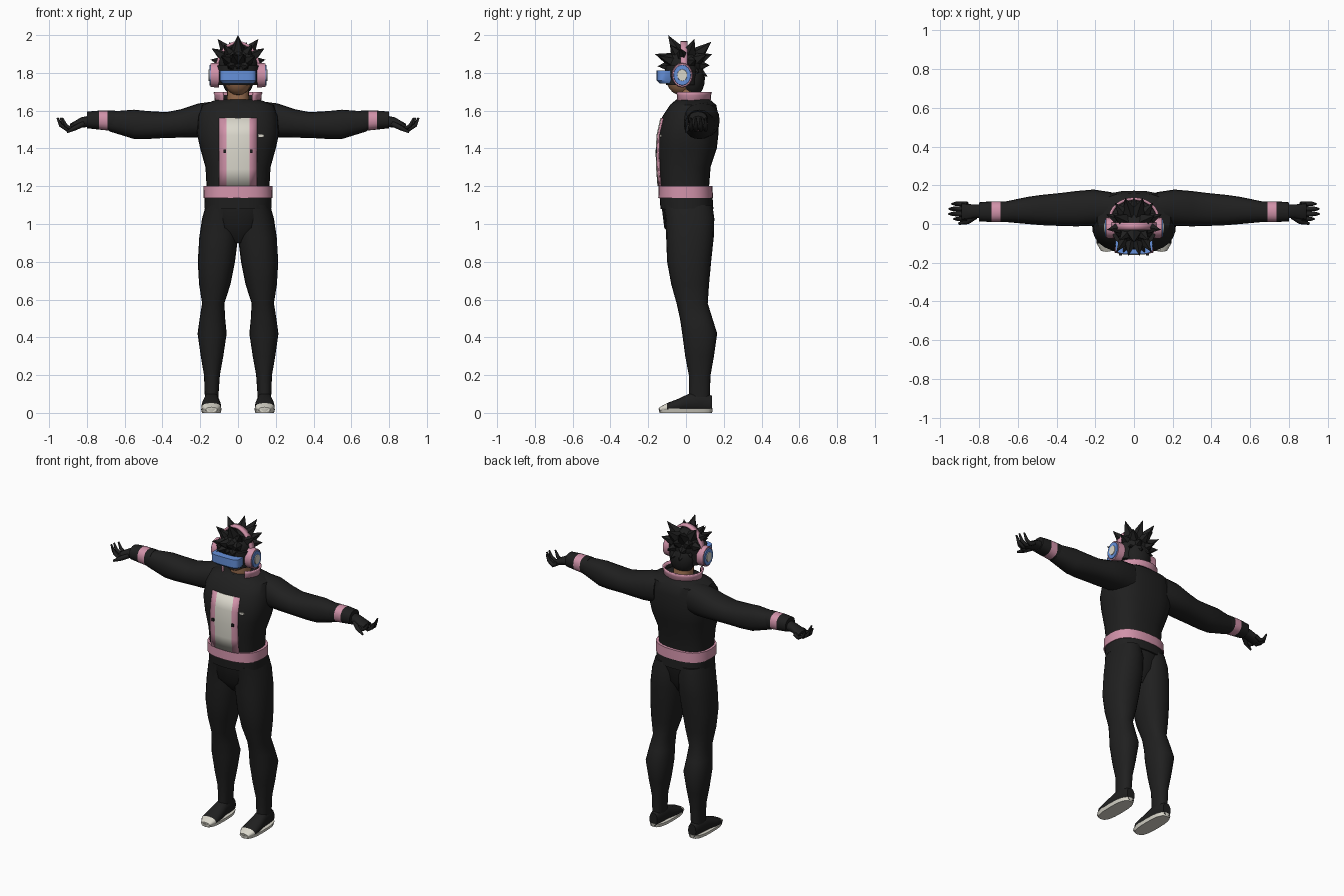
import bpy, bmesh
from math import sin, cos, pi, radians
from mathutils import Vector

cube = bpy.data.objects.get("Cube")
if cube:
    bpy.data.objects.remove(cube)


def material(name, r, g, b):
    mat = bpy.data.materials.new(name)
    mat.use_nodes = True
    mat.diffuse_color = (r, g, b, 1)
    bsdf = mat.node_tree.nodes["Principled BSDF"]
    bsdf.inputs["Base Color"].default_value = (r, g, b, 1)
    bsdf.inputs["Roughness"].default_value = 0.8
    return mat


black = material("black cloth", .014, .014, .014)
pink = material("pink trim", .64, .29, .40)
cream = material("cream", .70, .68, .60)
blue = material("blue visor", .13, .28, .70)
skin = material("brown skin", .33, .16, .08)


def finish(name, bm, mats, rule=None, smooth=True):
    """Turn a bmesh into an object, colouring faces by a rule on their centre."""
    bmesh.ops.recalc_face_normals(bm, faces=bm.faces)
    if rule:
        for face in bm.faces:
            face.material_index = int(rule(face.calc_center_median()))
    mesh = bpy.data.meshes.new(name)
    bm.to_mesh(mesh)
    bm.free()
    obj = bpy.data.objects.new(name, mesh)
    bpy.context.scene.collection.objects.link(obj)
    for mat in mats:
        mesh.materials.append(mat)
    if smooth:
        bpy.ops.object.select_all(action='DESELECT')
        obj.select_set(True)
        bpy.context.view_layer.objects.active = obj
        bpy.ops.object.shade_smooth_by_angle(angle=radians(40))
    return obj


def loft(name, rings, mats, axis="z", side=1, sides=20, power=2.3, rule=None):
    """Skin rounded cross-sections given as (position, low a, high a, low b, high b)."""
    bm = bmesh.new()
    loops = []
    for t, a0, a1, b0, b1 in rings:
        loop = []
        for i in range(sides):
            c, s = cos(2 * pi * i / sides), sin(2 * pi * i / sides)
            c = abs(c) ** (2 / power) * (1 if c > 0 else -1)
            s = abs(s) ** (2 / power) * (1 if s > 0 else -1)
            a, b = (a0 + a1 + (a1 - a0) * c) / 2, (b0 + b1 + (b1 - b0) * s) / 2
            x, y, z = {"x": (t, a, b), "y": (a, t, b), "z": (a, b, t)}[axis]
            loop.append(bm.verts.new((x * side, y, z)))
        loops.append(loop)
    for low, high in zip(loops, loops[1:]):
        for i in range(sides):
            j = (i + 1) % sides
            bm.faces.new((low[i], low[j], high[j], high[i]))
    bm.faces.new(loops[0])
    bm.faces.new(loops[-1])
    return finish(name, bm, mats, rule)


def ball(name, centre, size, mat):
    bm = bmesh.new()
    bmesh.ops.create_uvsphere(bm, u_segments=16, v_segments=10, radius=1)
    bmesh.ops.scale(bm, vec=size, verts=bm.verts)
    bmesh.ops.translate(bm, vec=centre, verts=bm.verts)
    return finish(name, bm, [mat])


def box(name, centre, size, mat):
    bm = bmesh.new()
    bmesh.ops.create_cube(bm, size=1)
    bmesh.ops.scale(bm, vec=size, verts=bm.verts)
    bmesh.ops.translate(bm, vec=centre, verts=bm.verts)
    return finish(name, bm, [mat], smooth=False)


def tube(name, points, radii, mat):
    curve = bpy.data.curves.new(name, 'CURVE')
    curve.dimensions = '3D'
    curve.bevel_depth = 1
    curve.bevel_resolution = 1
    curve.use_fill_caps = True
    spline = curve.splines.new('POLY')
    spline.points.add(len(points) - 1)
    for p, co, r in zip(spline.points, points, radii):
        p.co = (*co, 1)
        p.radius = r
    curve.materials.append(mat)
    obj = bpy.data.objects.new(name, curve)
    bpy.context.scene.collection.objects.link(obj)


def sheet(name, rows, mats, rule, thickness, inner=0):
    """Grid of points with thickness added."""
    bm = bmesh.new()
    grid = [[bm.verts.new(p) for p in row] for row in rows]
    for low, high in zip(grid, grid[1:]):
        for i in range(len(low) - 1):
            bm.faces.new((low[i], low[i + 1], high[i + 1], high[i]))
    obj = finish(name, bm, mats, rule)
    mod = obj.modifiers.new("thickness", 'SOLIDIFY')
    mod.thickness = thickness
    mod.material_offset = mod.material_offset_rim = inner
    return obj


# Jacket body, hem and belt
loft("jacket_body", [
    (1.17, -.165, .165, -.13, .12), (1.30, -.172, .172, -.145, .13),
    (1.40, -.20, .20, -.152, .163), (1.48, -.218, .218, -.148, .172),
    (1.57, -.212, .212, -.125, .172), (1.63, -.19, .19, -.085, .16),
    (1.66, -.11, .11, -.05, .125)], [black], power=2.6, sides=28)
loft("jacket_hem", [(1.08, -.176, .176, -.135, .145), (1.15, -.178, .178, -.14, .14)],
     [black], power=2.5, sides=28)
loft("belt", [(1.138, -.183, .183, -.147, .143), (1.20, -.182, .182, -.145, .14)],
     [pink], power=2.5, sides=28)
loft("pelvis", [(.90, -.03, .03, -.05, .07), (.98, -.14, .14, -.115, .12),
                (1.10, -.17, .17, -.13, .14)], [black])

# Shirt front with trim strips
profile = [(1.20, -.151), (1.29, -.158), (1.38, -.161), (1.47, -.156), (1.56, -.136)]
sheet("shirt_panel",
      [[(x, y + x * x * 1.3, z) for x in (-.10, -.06, 0, .06, .10)] for z, y in profile],
      [cream, pink], lambda c: abs(c.x) > .06, .008)
box("chest_tab", (.12, -.133, 1.467), (.035, .009, .012), cream)
for side in (-1, 1):
    box("zip_pull", (.07 * side, -.158, 1.385), (.014, .009, .018), black)

# Open collar with lining
angles = [radians(-50 + 280 * i / 20) for i in range(21)]
sheet("collar",
      [[(r * cos(a), .03 + r * .8 * sin(a), z) for a in angles]
       for z, r in ((1.615, .112), (1.683, .115), (1.70, .122))],
      [black, pink], lambda c: c.z > 1.68, .01, inner=1)

for side in (-1, 1):
    tag = "left" if side > 0 else "right"
    # Sleeve and cuff
    loft(tag + "_sleeve", [
        (.12, .0, .165, 1.46, 1.65), (.21, -.01, .178, 1.457, 1.638),
        (.30, -.012, .17, 1.457, 1.608), (.38, -.01, .16, 1.456, 1.592),
        (.48, -.006, .15, 1.45, 1.598), (.55, .0, .14, 1.45, 1.605),
        (.68, .012, .113, 1.49, 1.595)], [black], "x", side)
    loft(tag + "_cuff", [(.65, .01, .117, 1.487, 1.6), (.69, .01, .117, 1.495, 1.6),
                         (.737, .01, .117, 1.5, 1.6), (.80, .014, .112, 1.507, 1.595)],
         [black, pink], "x", side, rule=lambda c: .69 < abs(c.x) < .737)
    # Hand, four fingers and thumb
    loft(tag + "_palm", [(.78, .03, .1, 1.515, 1.575), (.83, .03, .1, 1.51, 1.565),
                         (.89, .02, .11, 1.497, 1.53)], [black], "x", side, sides=12)
    for i, reach in enumerate((.93, .957, .955, .94)):
        y = .026 + .026 * i
        tube(tag + "_finger",
             [(side * .86, y, 1.52), (side * (reach - .05), y, 1.502),
              (side * (reach - .018), y, 1.522), (side * reach, y, 1.562)],
             (.012, .013, .011, .005), black)
    tube(tag + "_thumb", [(side * .82, .04, 1.53), (side * .86, .012, 1.51),
                          (side * .905, .002, 1.487)], (.016, .014, .007), black)
    # Trouser leg
    loft(tag + "_leg", [
        (.07, .105, .175, .015, .125), (.20, .096, .18, .015, .13),
        (.30, .078, .197, -.004, .148), (.42, .06, .214, -.02, .165),
        (.50, .068, .203, -.032, .14), (.58, .072, .19, -.05, .115),
        (.68, .04, .206, -.078, .122), (.80, .016, .213, -.10, .133),
        (.93, .0, .205, -.105, .147), (1.03, .0, .19, -.108, .15),
        (1.10, .01, .17, -.12, .14)], [black], "z", side)
    # Shoe upper with toe cap, and sole
    loft(tag + "_shoe", [
        (-.14, .11, .17, .005, .03), (-.10, .09, .193, .005, .052),
        (-.04, .09, .193, .005, .075), (.03, .1, .182, .005, .108),
        (.09, .102, .178, .005, .112), (.138, .112, .168, .005, .09)],
        [black, cream], "y", side, sides=16, rule=lambda c: c.y < -.10)
    loft(tag + "_sole", [(.0, .092, .19, -.14, .138), (.022, .086, .197, -.145, .142)],
         [cream], "z", side, power=2.8)
    # Headphone cup
    for part, x0, x1, r, mat in (("pad", .10, .145, .066, pink), ("ring", .14, .151, .056, blue),
                                 ("disc", .148, .155, .032, cream)):
        loft(f"{tag}_headphone_{part}",
             [(x0, -.02 - r * .85, -.02 + r * .85, 1.788 - r, 1.788 + r),
              (x1, -.02 - r * .8, -.02 + r * .8, 1.788 - r * .95, 1.788 + r * .95)],
             [mat], "x", side, sides=16, power=2)

# Head, neck and hair mass
ball("face", (0, -.025, 1.77), (.075, .08, .088), skin)
loft("neck", [(1.63, -.06, .06, -.03, .09), (1.76, -.055, .055, -.04, .07)], [skin])
ball("nape_hair", (0, .035, 1.77), (.085, .065, .10), black)
ball("hair_cap", (0, -.008, 1.845), (.105, .1, .095), black)

# Visor and its strap
loft("visor_strap", [(1.735, -.108, .108, -.106, .06), (1.84, -.112, .112, -.112, .07)],
     [black], power=2.8)
loft("visor", [(1.745, -.085, .085, -.14, -.06), (1.76, -.097, .097, -.155, -.06),
               (1.812, -.097, .097, -.155, -.06)], [blue], power=4)

# Headphone band
arc = [pi * i / 18 for i in range(19)]
sheet("headphone_band",
      [[(.122 * cos(a), y, 1.80 + .168 * sin(a)) for a in arc] for y in (-.03, .008)],
      [pink], None, .014)

# Hair spikes: tips on one side, mirrored
core = Vector((0, -.005, 1.84))
tips = [(0, -.095, 2.0), (.075, -.085, 1.95), (.14, -.03, 1.93), (.108, .045, 1.98),
        (.145, .05, 1.87), (.045, .135, 1.965), (.10, .11, 1.90), (0, .14, 1.90),
        (.05, .125, 1.84), (.03, -.165, 1.90), (.09, -.145, 1.89), (.055, -.15, 1.835),
        (0, -.135, 1.83), (.03, .115, 1.78), (.09, .07, 1.80)]
for tip in tips:
    for side in ((-1, 1) if tip[0] else (1,)):
        end = Vector((tip[0] * side, tip[1], tip[2]))
        way = end - core
        bm = bmesh.new()
        bmesh.ops.create_cone(bm, segments=5, radius1=.05, radius2=0,
                              depth=way.length * .65, cap_ends=True)
        bmesh.ops.rotate(bm, matrix=way.to_track_quat('Z', 'Y').to_matrix(), verts=bm.verts)
        bmesh.ops.translate(bm, vec=core + way * .675, verts=bm.verts)
        finish("hair_spike", bm, [black], smooth=False)
